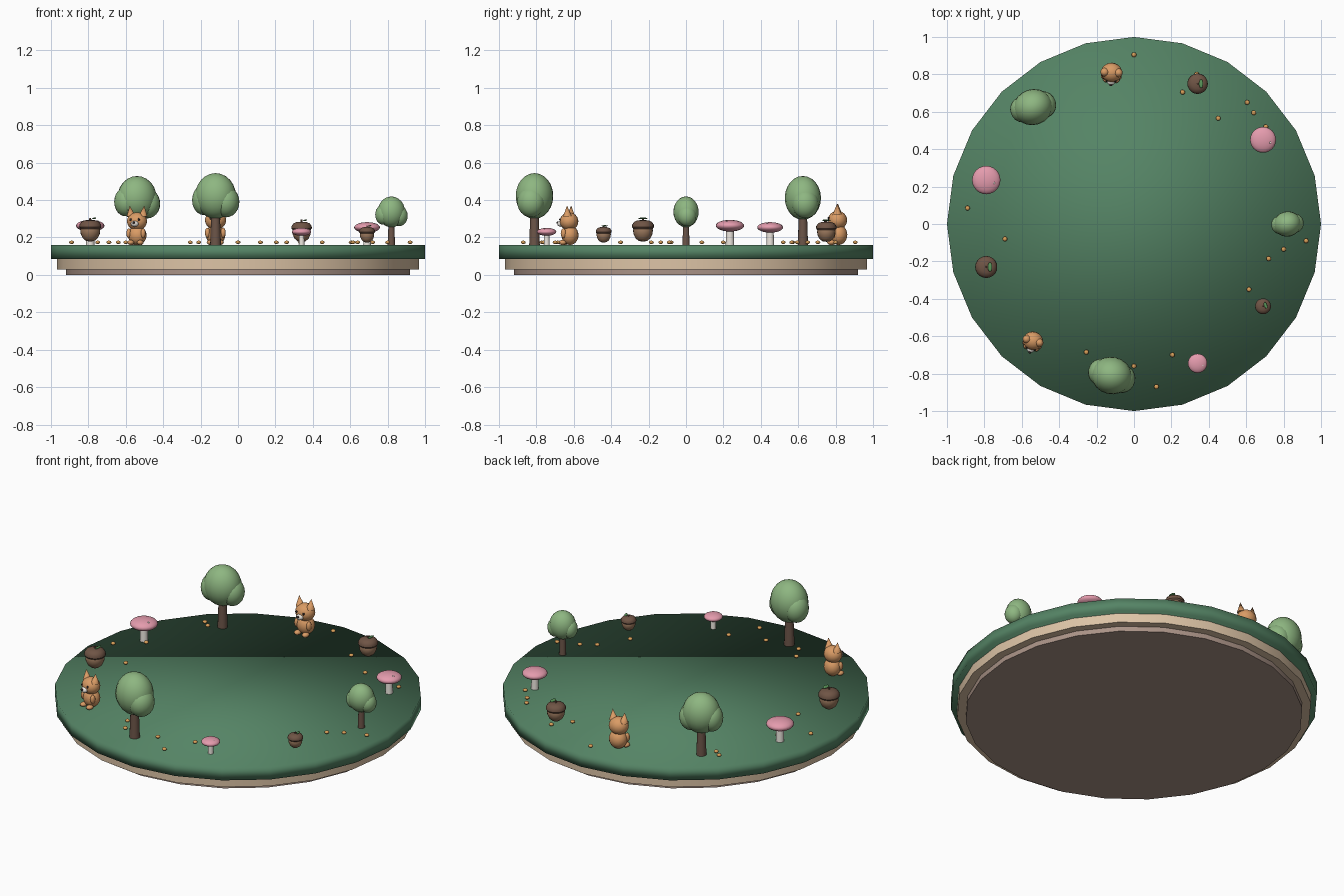
import bpy, bmesh
from math import radians, pi, cos, sin
from mathutils import Matrix, Vector

if "Cube" in bpy.data.objects:
    bpy.data.objects.remove(bpy.data.objects["Cube"])

TOP = 0.16


def mat(name, c):
    m = bpy.data.materials.new(name)
    m.diffuse_color = (*c, 1)
    m.use_nodes = True
    m.node_tree.nodes["Principled BSDF"].inputs["Base Color"].default_value = m.diffuse_color
    return m


GREEN = mat("grass", (0.09, 0.23, 0.13))
CREAM = mat("cream", (0.72, 0.55, 0.38))
TAUPE = mat("taupe", (0.40, 0.29, 0.24))
LEAF = mat("foliage", (0.27, 0.47, 0.22))
BARK = mat("bark", (0.15, 0.09, 0.065))
PINK = mat("pink", (0.78, 0.33, 0.42))
WHITE = mat("white", (0.85, 0.80, 0.74))
FUR = mat("fur", (0.70, 0.33, 0.13))
DARK = mat("dark", (0.03, 0.02, 0.02))
NUT = mat("nut", (0.33, 0.19, 0.11))
CAP = mat("nut_cap", (0.16, 0.09, 0.06))
GOLD = mat("pebble", (0.70, 0.35, 0.10))
SPROUT = mat("sprout", (0.10, 0.30, 0.10))


def finish(bm, name, m, xf, angle=None):
    me = bpy.data.meshes.new(name)
    bmesh.ops.transform(bm, matrix=xf, verts=bm.verts)
    for f in bm.faces:
        f.smooth = True
    if angle:
        for e in bm.edges:
            if len(e.link_faces) == 2 and e.calc_face_angle() > radians(angle):
                e.smooth = False
    bm.to_mesh(me)
    bm.free()
    me.materials.append(m)
    ob = bpy.data.objects.new(name, me)
    bpy.context.collection.objects.link(ob)
    return ob


def place(x, y, s=1, rot=0):
    return (Matrix.Translation((x, y, TOP)) @ Matrix.Rotation(radians(rot), 4, 'Z')
            @ Matrix.Scale(s, 4))


def ball(name, m, xf, c, r, seg=20, rings=12, tilt=0):
    bm = bmesh.new()
    bmesh.ops.create_uvsphere(bm, u_segments=seg, v_segments=rings, radius=1)
    return finish(bm, name, m, xf @ Matrix.Translation(c)
                  @ Matrix.Rotation(radians(tilt), 4, 'Y') @ Matrix.Diagonal((*r, 1)))


def cone(name, m, xf, c, r1, r2, h, seg=14, tilt=0, angle=40):
    # base of the cone sits at c
    bm = bmesh.new()
    bmesh.ops.create_cone(bm, cap_ends=True, segments=seg, radius1=r1, radius2=r2, depth=h)
    return finish(bm, name, m, xf @ Matrix.Translation(c) @ Matrix.Rotation(radians(tilt), 4, 'Y')
                  @ Matrix.Translation((0, 0, h / 2)), angle)


def lathe(name, m, xf, prof, seg=20, angle=40):
    bm = bmesh.new()
    vs = [bm.verts.new((r, 0, z)) for r, z in prof]
    es = [bm.edges.new(p) for p in zip(vs, vs[1:])]
    bmesh.ops.spin(bm, geom=vs + es, cent=(0, 0, 0), axis=(0, 0, 1), angle=2 * pi, steps=seg)
    bmesh.ops.remove_doubles(bm, verts=bm.verts, dist=1e-5)
    bmesh.ops.recalc_face_normals(bm, faces=bm.faces)
    return finish(bm, name, m, xf, angle)


# stacked 24-sided base
I = Matrix.Identity(4)
for name, m, r, z0, z1, a in (("foot_tier", TAUPE, 0.92, 0, 0.035, 40),
                              ("middle_tier", CREAM, 0.967, 0.03, 0.087, 40),
                              ("grass_disc", GREEN, 1.0, 0.085, TOP, None)):
    cone(name, m, I @ Matrix.Rotation(pi / 2, 4, 'Z'), (0, 0, z0), r, r, z1 - z0, 24, 0, a)


def tree(x, y, s, rot):
    p = place(x, y, s, rot)
    cone("tree_trunk", BARK, p, (0, 0, 0), 0.029, 0.022, 0.2)
    ball("tree_crown", LEAF, p, (0, 0, 0.262), (0.11, 0.1, 0.122))
    ball("tree_crown_right", LEAF, p, (0.06, -0.005, 0.23), (0.07, 0.075, 0.082))
    ball("tree_crown_left", LEAF, p, (-0.066, 0.005, 0.24), (0.062, 0.07, 0.08))


def mushroom(x, y, s):
    p = place(x, y, s)
    cone("mushroom_stem", WHITE, p, (0, 0, 0), 0.023, 0.02, 0.09)
    ball("mushroom_cap", PINK, p, (0, 0, 0.103), (0.076, 0.076, 0.031), 24)
    ball("mushroom_spot", WHITE, p, (0.042, -0.016, 0.126), (0.006, 0.006, 0.004), 10, 6)


def acorn(x, y, s, rot):
    p = place(x, y, s, rot)
    lathe("acorn_nut", NUT, p, [(0, 0.018), (0.022, 0.021), (0.04, 0.036), (0.051, 0.06),
                                (0.053, 0.08), (0.048, 0.098), (0, 0.1)])
    lathe("acorn_cap", CAP, p, [(0, 0.085), (0.052, 0.086), (0.059, 0.095), (0.058, 0.108),
                                (0.048, 0.123), (0.03, 0.131), (0, 0.134)])
    cone("acorn_stalk", CAP, p, (0, 0, 0.13), 0.006, 0.005, 0.015, 8)
    ball("acorn_leaf", SPROUT, p, (0.02, 0, 0.142), (0.012, 0.026, 0.004), 12, 8, -12)


def critter(x, y, s, rot):
    p = place(x, y, s, rot)
    ball("critter_body", FUR, p, (0, 0.005, 0.052), (0.05, 0.045, 0.052))
    ball("critter_head", FUR, p, (0, 0, 0.126), (0.054, 0.049, 0.048))
    ball("critter_snout", WHITE, p, (0, -0.046, 0.113), (0.021, 0.019, 0.016))
    ball("critter_nose", DARK, p, (0, -0.064, 0.119), (0.008, 0.006, 0.006), 10, 6)
    for sd in (-1, 1):
        cone("critter_ear", FUR, p, (sd * 0.034, 0, 0.154), 0.023, 0, 0.057, 14, sd * 6)
        ball("critter_eye", DARK, p, (sd * 0.023, -0.044, 0.136), (0.006, 0.005, 0.007), 10, 6)
        ball("critter_foot", FUR, p, (sd * 0.026, -0.03, 0.013), (0.018, 0.022, 0.013), 14, 8)
        ball("critter_arm", FUR, p, (sd * 0.04, -0.02, 0.062), (0.013, 0.015, 0.026), 14, 8)


for t in ((-0.12, -0.81, 1, -13), (-0.54, 0.625, 0.96, 18), (0.82, 0, 0.675, 12)):
    tree(*t)
for t in ((-0.79, 0.235, 1), (0.69, 0.45, 0.91), (0.34, -0.745, 0.68)):
    mushroom(*t)
for t in ((0.34, 0.75, 0.93, 0), (-0.79, -0.23, 1, 0), (0.69, -0.44, 0.72, 20)):
    acorn(*t)
for t in ((-0.12, 0.81, 1.05, -3), (-0.54, -0.625, 1, -16)):
    critter(*t)

# scattered pebbles
for x, y in ((0, 0.905), (0.26, 0.705), (0.45, 0.565), (0.605, 0.65), (0.64, 0.595), (0.705, 0.52),
             (0.335, 0.8), (0.92, -0.09), (0.8, -0.135), (0.72, -0.185), (0.615, -0.35),
             (0.205, -0.7), (0.12, -0.87), (0, -0.76), (-0.255, -0.685), (-0.69, -0.08),
             (-0.89, 0.085), (-0.75, 0.2), (-0.64, 0.6), (-0.6, 0.57), (-0.21, -0.77)):
    ball("pebble", GOLD, place(x, y), (0, 0, 0.014), (0.013, 0.013, 0.009), 12, 8)
